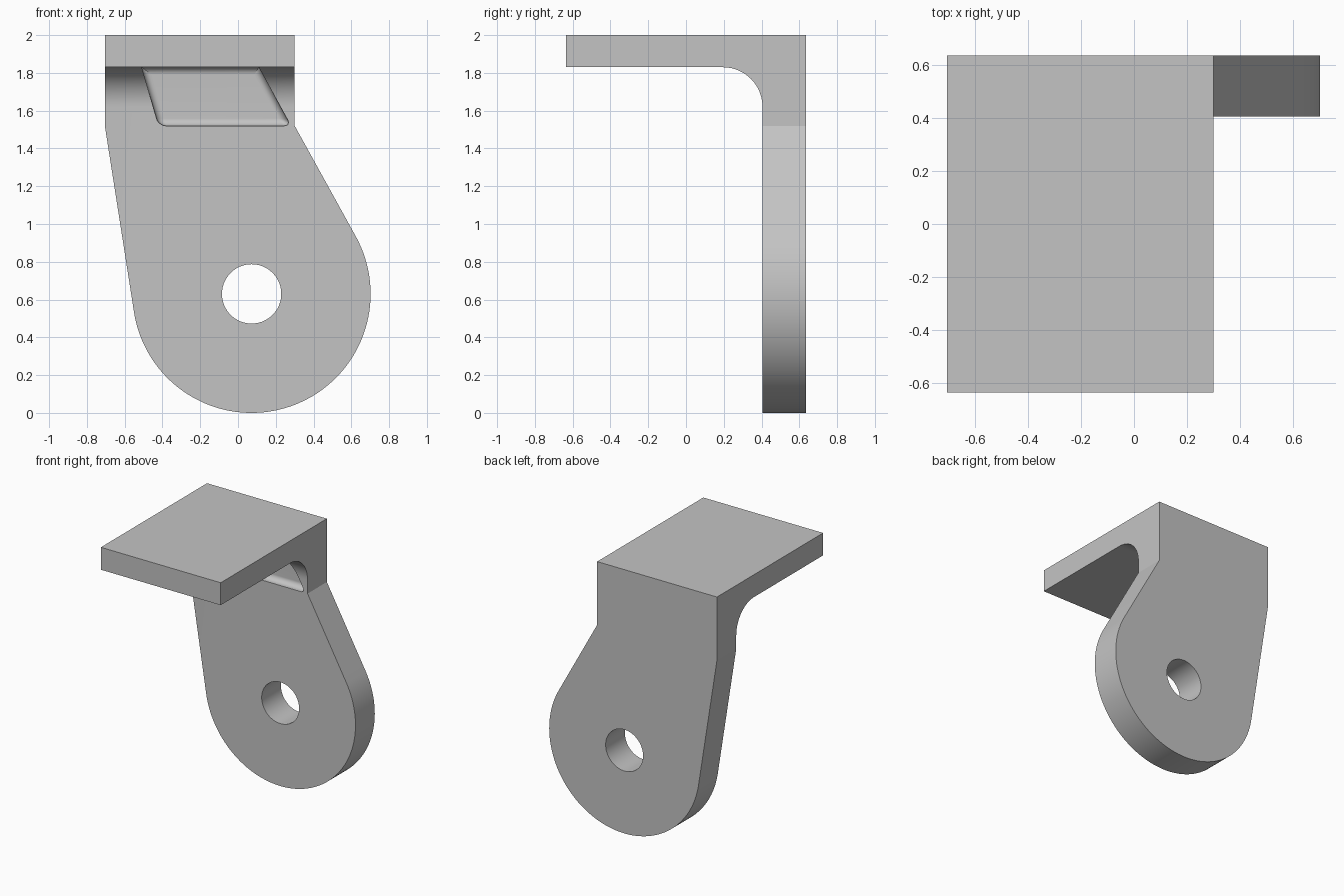
import bpy, bmesh
from math import atan2, acos, cos, sin, pi, hypot, radians

cube = bpy.data.objects.get("Cube")
if cube:
    bpy.data.objects.remove(cube, do_unlink=True)

# Main dimensions
LEFT, RIGHT, HALF_DEPTH, TOP = -0.705, 0.30, 0.636, 2.0
SHELF_Z, WALL_Y, SHOULDER_Z = 1.83, 0.405, 1.52
CX, CZ, LOBE_R, HOLE_R = 0.072, 0.63, 0.63, 0.157
FILLET_R = 0.21


def arc(cx, cy, r, start, end, steps):
    angles = [start + (end - start) * i / steps for i in range(steps + 1)]
    return [(cx + r * cos(a), cy + r * sin(a)) for a in angles]


def tangent_angle(x, z, side):
    """Angle on the lobe where a line from (x, z) touches it."""
    dx, dz = x - CX, z - CZ
    return atan2(dz, dx) + side * acos(LOBE_R / hypot(dx, dz))


def prism(name, points, axis, low, high, round_back=0):
    """Extrude a profile along x (points are y, z) or y (points are x, z)."""
    bm = bmesh.new()
    rings = []
    for d in (low, high):
        rings.append([bm.verts.new((d, a, b) if axis == "x" else (a, d, b))
                      for a, b in points])
    front, back = rings
    bm.faces.new(front)
    bm.faces.new(back[::-1])
    n = len(points)
    for i in range(n):
        j = (i + 1) % n
        bm.faces.new((front[j], front[i], back[i], back[j]))
    bmesh.ops.recalc_face_normals(bm, faces=bm.faces[:])
    if round_back:
        # Round the floor rim and the two lower corners
        edges = [e for e in bm.edges
                 if all(v.co.y > high - 0.001 for v in e.verts)
                 or all(v.co.z < SHOULDER_Z + 0.001 for v in e.verts)
                 and abs(e.verts[0].co.y - e.verts[1].co.y) > 0.01]
        bmesh.ops.bevel(bm, geom=edges, offset=round_back, segments=14,
                        profile=0.5, affect="EDGES", clamp_overlap=True)
    mesh = bpy.data.meshes.new(name)
    bm.to_mesh(mesh)
    bm.free()
    obj = bpy.data.objects.new(name, mesh)
    bpy.context.collection.objects.link(obj)
    return obj


def combine(target, tool, operation):
    mod = target.modifiers.new(tool.name, "BOOLEAN")
    mod.operation, mod.object, mod.solver = operation, tool, "EXACT"
    bpy.ops.object.select_all(action="DESELECT")
    bpy.context.view_layer.objects.active = target
    target.select_set(True)
    bpy.ops.object.modifier_apply(modifier=mod.name)
    bpy.data.objects.remove(tool, do_unlink=True)


# L-shaped side profile with the inside fillet
fillet = arc(WALL_Y - FILLET_R, SHELF_Z - FILLET_R, FILLET_R, 0, pi / 2, 20)
side = [(HALF_DEPTH, -0.1), (WALL_Y, -0.1)] + fillet
side += [(-HALF_DEPTH, SHELF_Z), (-HALF_DEPTH, TOP), (HALF_DEPTH, TOP)]
bracket = prism("angle_bracket", side, "x", -1, 1)

# Front outline: square top tapering into a round lobe
start = tangent_angle(LEFT, SHOULDER_Z, 1)
end = tangent_angle(RIGHT, SHOULDER_Z, -1) + 2 * pi
if start < 0:
    start += 2 * pi
outline = [(RIGHT, SHOULDER_Z), (RIGHT, 2.1), (LEFT, 2.1), (LEFT, SHOULDER_Z)]
outline += arc(CX, CZ, LOBE_R, start, end, 96)
combine(bracket, prism("outline_cutter", outline, "y", -1, 1), "INTERSECT")

# Bolt hole
hole = arc(CX, CZ, HOLE_R, 0, 2 * pi, 72)[:-1]
combine(bracket, prism("hole_cutter", hole, "y", 0, 1), "DIFFERENCE")

# Slanted pocket through the fillet, with a rounded floor
pocket = [(-0.42, SHOULDER_Z), (0.28, SHOULDER_Z), (0.11, SHELF_Z), (-0.51, SHELF_Z)]
combine(bracket, prism("pocket_cutter", pocket, "y", 0.1, 0.46, 0.04), "DIFFERENCE")

# Colour and shading
grey = bpy.data.materials.new("plain_grey")
grey.use_nodes = True
colour = (0.55, 0.55, 0.55, 1)
grey.diffuse_color = colour
grey.node_tree.nodes["Principled BSDF"].inputs["Base Color"].default_value = colour
bracket.data.materials.clear()
bracket.data.materials.append(grey)
for face in bracket.data.polygons:
    face.material_index = 0
bpy.ops.object.select_all(action="DESELECT")
bracket.select_set(True)
bpy.context.view_layer.objects.active = bracket
bpy.ops.object.shade_smooth_by_angle(angle=radians(8))
